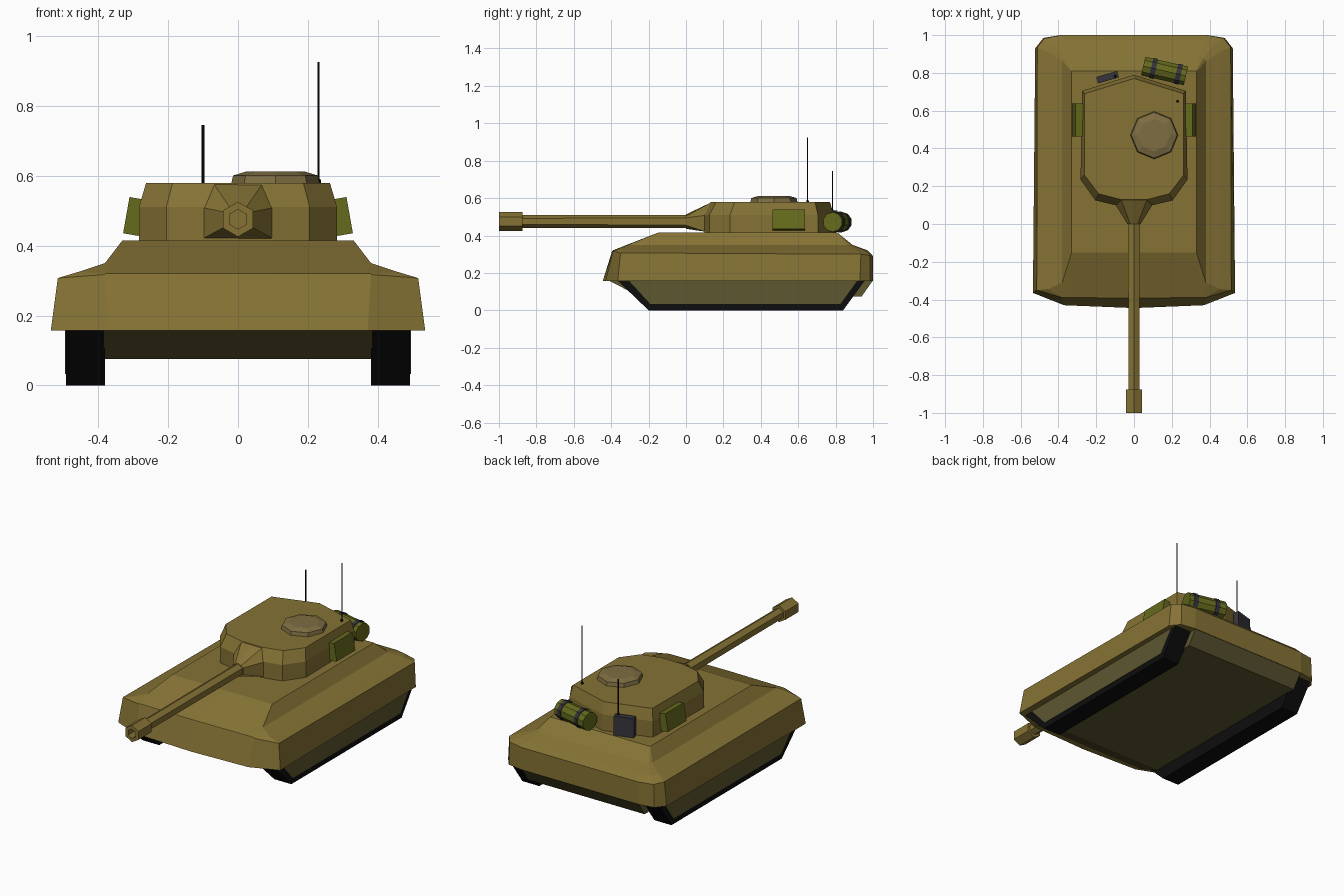
import bpy, bmesh
from math import cos, sin, pi, radians
from mathutils import Vector, Matrix

if "Cube" in bpy.data.objects:
    bpy.data.objects.remove(bpy.data.objects["Cube"])


def material(name, rgb):
    m = bpy.data.materials.new(name)
    m.diffuse_color = (*rgb, 1)
    m.use_nodes = True
    m.node_tree.nodes["Principled BSDF"].inputs["Base Color"].default_value = m.diffuse_color
    return m


OLIVE = material("olive_paint", (0.235, 0.17, 0.035))
SHADE = material("dark_olive", (0.11, 0.095, 0.03))
HATCH = material("hatch_brown", (0.21, 0.155, 0.055))
GREEN = material("canvas_green", (0.13, 0.145, 0.012))
GREY = material("dark_grey", (0.035, 0.035, 0.045))
BLACK = material("track_black", (0.004, 0.004, 0.004))


def finish(name, bm, mat, mirror=False):
    bmesh.ops.remove_doubles(bm, verts=bm.verts, dist=1e-5)
    bmesh.ops.recalc_face_normals(bm, faces=bm.faces)
    me = bpy.data.meshes.new(name)
    bm.to_mesh(me)
    bm.free()
    me.materials.append(mat)
    ob = bpy.data.objects.new(name, me)
    bpy.context.collection.objects.link(ob)
    if mirror:
        ob.modifiers.new("mirror", 'MIRROR')
    return ob


def loft(name, rings, mat, mirror=False):
    """Skin closed rings of equal point count and cap both ends."""
    bm = bmesh.new()
    vs = [[bm.verts.new(p) for p in r] for r in rings]
    n = len(rings[0])
    for a, b in zip(vs, vs[1:]):
        for i in range(n):
            j = (i + 1) % n
            bm.faces.new((a[i], a[j], b[j], b[i]))
    bm.faces.new(vs[0])
    bm.faces.new(vs[-1])
    return finish(name, bm, mat, mirror)


def sym(half):
    """Complete a ring from its +x half."""
    return half + [(-x, y, z) for x, y, z in reversed(half) if x > 1e-6]


def prism(name, profile, x0, x1, mat, mirror=False):
    return loft(name, [[(x, y, z) for y, z in profile] for x in (x0, x1)], mat, mirror)


def lathe(name, profile, sides, mat, matrix):
    """Spin (height, radius) pairs about local z, then place with matrix."""
    rings = [[matrix @ Vector((r * cos(2 * pi * i / sides), r * sin(2 * pi * i / sides), h))
              for i in range(sides)] for h, r in profile]
    return loft(name, rings, mat)


def box(name, size, loc, axis, deg, mat, mirror=False):
    bm = bmesh.new()
    m = (Matrix.Translation(loc) @ Matrix.Rotation(radians(deg), 4, axis)
         @ Matrix.Diagonal((*size, 1)))
    bmesh.ops.create_cube(bm, size=1, matrix=m)
    return finish(name, bm, mat, mirror)


# Hull: skirt, shoulder, sponson top and raised deck
loft("hull", [
    sym([(0, -.445, .157), (.37, -.43, .157), (.535, -.365, .157),
         (.523, .93, .157), (.48, .985, .157), (.39, 1, .157)]),
    sym([(0, -.395, .317), (.38, -.39, .317), (.515, -.35, .307),
         (.512, .935, .3), (.475, .983, .293), (.385, 1, .29)]),
    sym([(0, -.393, .32), (.38, -.388, .32), (.455, -.345, .325),
         (.455, .91, .325), (.43, .955, .322), (.37, .972, .32)]),
    sym([(0, -.385, .323), (.37, -.375, .325), (.38, -.31, .35),
         (.38, .86, .35), (.37, .88, .35), (.345, .89, .35)]),
    sym([(0, -.15, .415), (.33, -.15, .415), (.33, -.149, .415),
         (.33, .808, .415), (.329, .81, .415), (.325, .81, .415)]),
], OLIVE)

# Belly tub between the tracks
prism("belly", [(-.41, .158), (-.25, .075), (.94, .075), (.998, .158)], -.385, .385, SHADE)

# Tracks with side plates
prism("track", [(-.365, .158), (-.2, 0), (.84, 0), (.955, .158)], .38, .492, BLACK, True)
prism("track_side_plate", [(-.305, .158), (-.19, .033), (.825, .033), (.915, .158)],
      .48, .495, SHADE, True)

# Turret: upright wall and sloped upper band
wall = [(.1, .1), (.205, .125), (.283, .235), (.275, .705), (0, .79)]
roof = [(.07, .13), (.187, .16), (.263, .26), (.262, .69), (0, .77)]
loft("turret", [sym([(x, y, .41) for x, y in wall]),
                sym([(x, y, .51) for x, y in wall]),
                sym([(x, y, .578) for x, y in roof])], OLIVE)

# Gun mantlet wedge and hexagonal barrel with hollow muzzle
loft("mantlet", [
    sym([(0, 0, .436), (.035, 0, .455), (.035, 0, .495), (.02, 0, .504), (0, 0, .513)]),
    sym([(0, .105, .42), (.1, .105, .42), (.1, .105, .508), (.07, .135, .577), (0, .135, .577)]),
], OLIVE)
gun = Matrix.Translation((0, 0, .475)) @ Matrix.Rotation(pi / 2, 4, 'X') @ Matrix.Rotation(pi / 2, 4, 'Z')
lathe("gun_barrel", [(-.02, .036), (.875, .034), (.875, .05), (1, .05), (1, .028), (.93, .028)],
      6, OLIVE, gun)

# Commander hatch
lathe("hatch", [(.57, .128), (.6, .121), (.611, .085)], 8, HATCH,
      Matrix.Translation((.107, .47, 0)))

# Side stowage boxes
box("side_box", (.045, .175, .105), (.297, .55, .483), 'Y', 10 - 20, GREEN, True)

# Rolled canvas with straps on the turret rear
roll = (Matrix.Translation((.162, .81, .472)) @ Matrix.Rotation(radians(-13), 4, 'Z')
        @ Matrix.Rotation(pi / 2, 4, 'Y'))
lathe("canvas_roll", [(-.116, .053), (.116, .053)], 10, GREEN, roll)
for c in (-.06, .075):
    lathe("roll_strap", [(c - .013, .057), (c + .013, .057)], 10, GREY, roll)

# Radio box and antennas
box("radio_box", (.115, .035, .115), (-.14, .777, .475), 'Z', 16, GREY)
for x, y, z0, z1, r in ((-.1, .783, .52, .745, .004), (.23, .65, .57, .925, .0028)):
    lathe("antenna", [(z0, .008), (z0 + .018, .007), (z0 + .02, r), (z1, r)], 6, BLACK,
          Matrix.Translation((x, y, 0)))
